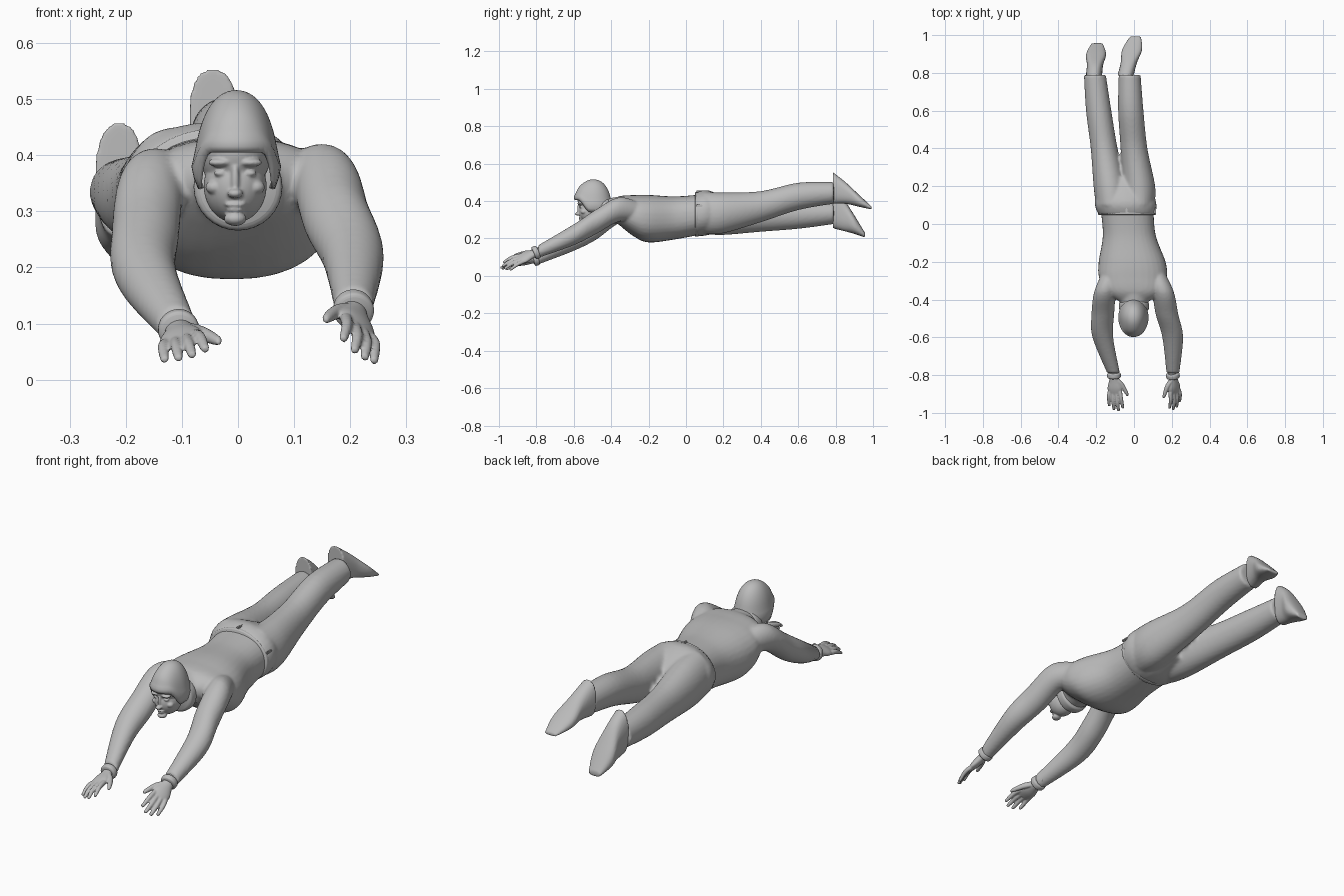
import bpy, bmesh, math
from mathutils import Matrix, Vector

cube = bpy.data.objects.get("Cube")
if cube:
    bpy.data.objects.remove(cube, do_unlink=True)

GREY = (0.5, 0.5, 0.5, 1)
grey = bpy.data.materials.new("plain_grey")
grey.use_nodes = True
grey.diffuse_color = GREY
grey.node_tree.nodes["Principled BSDF"].inputs["Base Color"].default_value = GREY


def spline(rows, steps=6):
    """Catmull-Rom interpolation through rows of numbers."""
    rows = [Vector(row) for row in rows]
    last = len(rows) - 1
    out = []
    for i in range(last):
        before, start, end, after = rows[max(i - 1, 0)], rows[i], rows[i + 1], rows[min(i + 2, last)]
        leave, arrive = (end - before) / 2, (after - start) / 2
        for k in range(steps):
            t = k / steps
            ease = t * t * (3 - 2 * t)
            out.append(start.lerp(end, ease) + leave * t * (1 - t) ** 2 - arrive * t * t * (1 - t))
    return out + [rows[-1]]


def loft(bm, rows, matrix=Matrix(), sides=32, power=2):
    """Skin oval rings; each row is centre x, y, z, half width, half height."""
    rings = []
    for x, y, z, width, height in spline(rows):
        ring = []
        for k in range(sides):
            angle = math.tau * k / sides
            c, s = math.cos(angle), math.sin(angle)
            across = math.copysign(abs(c) ** (2 / power), c) * width
            upward = math.copysign(abs(s) ** (2 / power), s) * height
            ring.append(bm.verts.new(matrix @ Vector((x + across, y, z + upward))))
        rings.append(ring)
    for lower, upper in zip(rings, rings[1:]):
        for k in range(sides):
            n = (k + 1) % sides
            bm.faces.new((lower[k], lower[n], upper[n], upper[k]))
    bm.faces.new(rings[0])
    bm.faces.new(rings[-1])


def limb(bm, path, widths, heights):
    """Loft along a path with a thickness profile shared by both sides."""
    loft(bm, [(*point, width, height) for point, width, height in zip(path, widths, heights)])


def band(name, centre, radii, length, lip, matrix=Matrix()):
    """Short rounded band whose edges turn inward by the lip."""
    x, y, z = centre
    width, height = radii
    bm = bmesh.new()
    loft(bm, [(x, y + side * length, z, width - inset, height - inset)
              for side, inset in ((-1, lip), (-.6, 0), (.6, 0), (1, lip))], matrix)
    finish(name, bm)


def blob(bm, centre, size):
    shape = Matrix.Translation(centre) @ Matrix.Diagonal((*size, 1))
    bmesh.ops.create_uvsphere(bm, u_segments=48, v_segments=32, radius=1, matrix=shape)


def finish(name, bm, voxel=0, smoothing=3):
    """Make the object; a voxel size melts its overlapping parts together."""
    bmesh.ops.recalc_face_normals(bm, faces=bm.faces)
    mesh = bpy.data.meshes.new(name)
    bm.to_mesh(mesh)
    bm.free()
    mesh.materials.append(grey)
    obj = bpy.data.objects.new(name, mesh)
    bpy.context.collection.objects.link(obj)
    bpy.ops.object.select_all(action='DESELECT')
    obj.select_set(True)
    bpy.context.view_layer.objects.active = obj
    bpy.ops.object.shade_smooth_by_angle(angle=math.radians(45))
    if voxel:
        remesh = obj.modifiers.new("Melt", 'REMESH')
        remesh.mode = 'VOXEL'
        remesh.voxel_size = voxel
        remesh.use_smooth_shade = True
        obj.modifiers.new("Relax", 'SMOOTH').iterations = smoothing
    return obj


# Shirt: torso, neck and both reaching sleeves
bm = bmesh.new()
loft(bm, [(-.037, .08, .328, .14, .107), (-.025, -.06, .31, .14, .115), (-.01, -.2, .306, .177, .127),
          (-.006, -.28, .322, .18, .11), (0, -.36, .35, .15, .075), (0, -.42, .36, .06, .03)], power=2.3)
loft(bm, [(0, -.32, .355, .1, .075), (0, -.44, .345, .068, .066)])
sleeve_widths = (.045, .058, .06, .055, .034)
sleeve_heights = (.05, .065, .066, .056, .034)
limb(bm, [(-.12, -.25, .345), (-.153, -.36, .345), (-.165, -.48, .26), (-.165, -.6, .19), (-.108, -.79, .095)],
     sleeve_widths, sleeve_heights)
limb(bm, [(.115, -.25, .345), (.153, -.36, .355), (.175, -.48, .29), (.205, -.6, .22), (.206, -.79, .13)],
     sleeve_widths, sleeve_heights)
finish("shirt", bm, .008)

# Trousers: hips and both trailing legs
bm = bmesh.new()
loft(bm, [(-.037, .05, .328, .15, .116), (-.046, .12, .338, .162, .119), (-.055, .25, .33, .11, .07)], power=2.2)
leg_widths = (.086, .087, .071, .067, .058)
leg_heights = (.113, .109, .083, .073, .058)
limb(bm, [(.022, .1, .337), (.025, .2, .337), (0, .4, .37), (-.017, .6, .425), (-.023, .79, .444)],
     leg_widths, leg_heights)
limb(bm, [(-.115, .1, .337), (-.127, .2, .328), (-.158, .4, .319), (-.187, .6, .325), (-.207, .79, .335)],
     leg_widths, leg_heights)
finish("trousers", bm, .008)

# Waistband and its loops
band("waistband", (-.037, .058, .329), (.153, .119), .01, .004)
for name, place, size in (("back_loop", (-.04, .07, .452), (.012, .035, .01)),
                          ("left_loop", (.112, .07, .375), (.01, .035, .012))):
    bm = bmesh.new()
    bmesh.ops.create_cube(bm, size=1, matrix=Matrix.Translation(place) @ Matrix.Diagonal((*size, 1)))
    bmesh.ops.bevel(bm, geom=bm.edges[:], offset=.003, segments=2, affect='EDGES')
    finish(name, bm)


# Shoes: heel up, toes pointing back and down
def shoe(name, heel, toe, soles, insteps):
    rows = []
    for k, (sole, instep, width) in enumerate(zip(soles, insteps, (.043, .043, .053, .03))):
        x, y = Vector(heel).lerp(Vector(toe), k / 3)
        rows.append((x, y, (sole + instep) / 2, width, (sole - instep) / 2))
    bm = bmesh.new()
    loft(bm, rows, power=2.4)
    finish(name, bm, .006, 2)


shoe("left_shoe", (-.045, .785), (.008, .993), (.555, .5, .435, .37), (.385, .385, .37, .355))
shoe("right_shoe", (-.212, .785), (-.195, .957), (.46, .41, .325, .23), (.255, .24, .225, .205))


# Hands: palm, four fingers and a thumb in a local frame, with a cuff band
def hand(side, wrist, forward, thumbward):
    f = Vector(forward).normalized()
    s = Vector(thumbward)
    s = (s - f * s.dot(f)).normalized()
    up = s.cross(f)
    up *= math.copysign(1, up.z)
    frame = Matrix.Translation(wrist) @ Matrix((s, f, up)).transposed().to_4x4()
    bm = bmesh.new()
    loft(bm, [(0, -.04, 0, .025, .024), (0, .02, 0, .026, .019),
              (0, .07, 0, .039, .017), (0, .108, 0, .03, .009)], frame)
    for k, reach in enumerate((.18, .196, .19, .168)):
        x = .029 - .019 * k
        loft(bm, [(x, .085, 0, .011, .011), (x * 1.2, reach - .05, .003, .01, .01),
                  (x * 1.3, reach - .006, -.008, .008, .007), (x * 1.3, reach, -.01, .003, .003)], frame, 12)
    loft(bm, [(.014, .02, 0, .013, .014), (.037, .05, -.008, .014, .014),
              (.06, .1, -.016, .01, .009), (.063, .115, -.019, .003, .003)], frame, 12)
    finish(side + "_hand", bm, .0035, 2)
    band(side + "_cuff", (0, 0, 0), (.036, .035), .014, .006, frame)


hand("right", (-.106, -.802, .09), (.05, -1, -.22), (1, 0, .3))
hand("left", (.206, -.802, .125), (.1, -1, -.42), (-.7, 0, .65))

# Head: skull, jaw, chin, nose and lips, with mirrored brows, eyes and cheeks
MIDDLE = -.005
bm = bmesh.new()
blob(bm, (MIDDLE, -.495, .41), (.065, .085, .08))
blob(bm, (MIDDLE, -.508, .345), (.056, .066, .065))
blob(bm, (MIDDLE, -.553, .287), (.02, .02, .013))
blob(bm, (MIDDLE, -.57, .355), (.008, .012, .032))
blob(bm, (MIDDLE, -.576, .332), (.014, .018, .009))
blob(bm, (MIDDLE, -.561, .312), (.019, .013, .005))
blob(bm, (MIDDLE, -.56, .303), (.015, .012, .005))
for sign in (-1, 1):
    blob(bm, (MIDDLE + sign * .026, -.564, .387), (.022, .016, .008))
    blob(bm, (MIDDLE + sign * .026, -.559, .368), (.012, .011, .006))
    blob(bm, (MIDDLE + sign * .036, -.546, .343), (.017, .017, .013))
finish("head", bm, .003)

# Cap: half dome with a swollen band, its rim dropping past the face to the ears
RIM, DEPTH, BACK = .405, .111, -.495
bm = bmesh.new()
blob(bm, (-.003, BACK, RIM), (.078, .1, DEPTH))
bmesh.ops.delete(bm, geom=[v for v in bm.verts if v.co.z < RIM - .001], context='VERTS')
for v in bm.verts:
    lowness = min(max(1 - (v.co.z - RIM) / DEPTH, 0), 1)
    swell = 1 + .05 * math.sin(math.pi * max(lowness - .68, 0) / .32)
    v.co.x *= swell
    v.co.y = BACK + (v.co.y - BACK) * swell
    past_face = min(max((v.co.y + .578) / .065, 0), 1)
    v.co.z -= .065 * past_face ** 2 * (3 - 2 * past_face) * lowness ** 1.5
    v.co.x *= 1 - .12 * past_face * max(lowness - .8, 0) / .2
shell = finish("cap", bm).modifiers.new("Thickness", 'SOLIDIFY')
shell.thickness = .006

# Collar around the neck
band("collar", (0, -.435, .344), (.078, .077), .025, .01)
